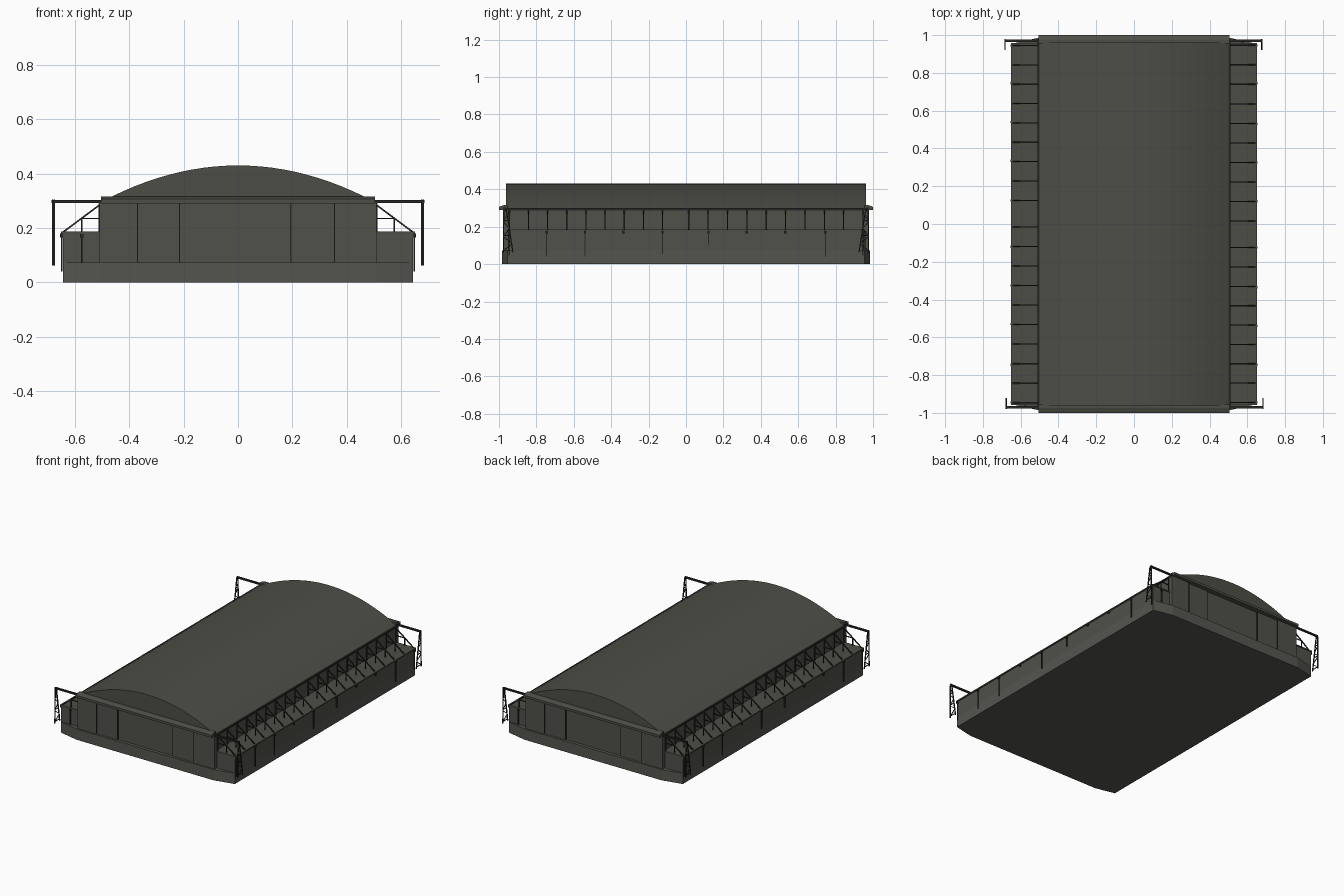
import bpy, bmesh, math
from mathutils import Vector

if "Cube" in bpy.data.objects:
    bpy.data.objects.remove(bpy.data.objects["Cube"])


def mat(name, c):
    m = bpy.data.materials.new(name)
    m.diffuse_color = (*c, 1)
    m.use_nodes = True
    m.node_tree.nodes["Principled BSDF"].inputs["Base Color"].default_value = m.diffuse_color
    return m


WALL = mat("olive grey wall", (0.082, 0.082, 0.068))
ROOF = mat("olive grey roof", (0.076, 0.076, 0.063))
BASE = mat("concrete grey base", (0.09, 0.09, 0.078))
DARK = mat("dark steel", (0.02, 0.021, 0.019))


def finish(name, bm, m):
    bmesh.ops.recalc_face_normals(bm, faces=bm.faces)
    me = bpy.data.meshes.new(name)
    bm.to_mesh(me)
    bm.free()
    me.materials.append(m)
    o = bpy.data.objects.new(name, me)
    bpy.context.collection.objects.link(o)
    return o


def add_prism(bm, pts, offset):
    vs = [bm.verts.new(p) for p in pts]
    f = bm.faces.new(vs)
    r = bmesh.ops.extrude_face_region(bm, geom=[f])
    ext = [v for v in r["geom"] if isinstance(v, bmesh.types.BMVert)]
    bmesh.ops.translate(bm, verts=ext, vec=offset)
    # keep the starting cap so the solid is closed
    if not f.is_valid:
        bm.faces.new(vs)


def add_box(bm, x0, x1, y0, y1, z0, z1):
    add_prism(bm, [(x0, y0, z0), (x1, y0, z0), (x1, y1, z0), (x0, y1, z0)], (0, 0, z1 - z0))


def add_bar(bm, a, b, t=0.005):
    # square bar between two points
    a, b = Vector(a), Vector(b)
    d = b - a
    up = Vector((0, 0, 1)) if abs(d.normalized().z) < 0.95 else Vector((0, 1, 0))
    u = d.cross(up).normalized() * t / 2
    w = d.cross(u).normalized() * t / 2
    add_prism(bm, [a + u + w, a - u + w, a - u - w, a + u - w], d)


def turned(bm):
    # repeat the geometry half a turn about z
    r = bmesh.ops.duplicate(bm, geom=bm.verts[:] + bm.edges[:] + bm.faces[:])
    for v in r["geom"]:
        if isinstance(v, bmesh.types.BMVert):
            v.co.x, v.co.y = -v.co.x, -v.co.y


# foundation with tapered corners
bm = bmesh.new()
half = [(0.645, -0.955), (0.645, 0.955), (0.51, 0.985)]
outline = half + [(-0.51, 0.985), (-0.645, 0.955), (-0.645, -0.955), (-0.51, -0.985), (0.51, -0.985)]
add_prism(bm, [(x, y, 0) for x, y in outline], (0, 0, 0.072))
finish("foundation", bm, BASE)

# low side wings and their thin roofs
for name, s in (("left", -1), ("right", 1)):
    bm = bmesh.new()
    xs = sorted((s * 0.5, s * 0.645))
    add_box(bm, *xs, -0.953, 0.953, 0.07, 0.178)
    finish(name + "_wing", bm, WALL)
    bm = bmesh.new()
    xs = sorted((s * 0.5, s * 0.652))
    add_box(bm, *xs, -0.957, 0.957, 0.178, 0.186)
    finish(name + "_wing_roof", bm, ROOF)

# main hall
bm = bmesh.new()
add_box(bm, -0.505, 0.505, -0.952, 0.952, 0.07, 0.295)
finish("hall", bm, WALL)

# arched roof
bm = bmesh.new()
N = 24
arc = []
for i in range(N + 1):
    x = -0.505 + 1.01 * i / N
    arc.append((x, -0.962, 0.43 - 0.135 * (x / 0.505) ** 2))
add_prism(bm, arc, (0, 1.924, 0))
roof = finish("arched_roof", bm, ROOF)
bpy.context.view_layer.objects.active = roof
roof.select_set(True)
bpy.ops.object.shade_smooth_by_angle(angle=math.radians(30))
roof.select_set(False)

# sliding door leaves, stepped in depth, with dark seams
bm = bmesh.new()
for x0, x1, y in ((-0.51, -0.37, 0.976), (-0.37, -0.215, 0.97), (-0.215, 0.195, 0.964),
                  (0.195, 0.355, 0.97), (0.355, 0.51, 0.976)):
    add_box(bm, x0, x1, -y, -0.95, 0.072, 0.292)
turned(bm)
finish("door_leaves", bm, WALL)
bm = bmesh.new()
for x, y in ((-0.37, 0.976), (-0.215, 0.97), (0.195, 0.97), (0.355, 0.976)):
    add_box(bm, x - 0.002, x + 0.002, -y - 0.001, -0.95, 0.075, 0.29)
turned(bm)
finish("door_seams", bm, DARK)

# door head beams at both ends
bm = bmesh.new()
add_prism(bm, [(-0.505, -0.955, 0.29), (-0.505, -1, 0.29), (-0.505, -1, 0.306),
               (-0.505, -0.975, 0.315), (-0.505, -0.955, 0.315)], (1.01, 0, 0))
turned(bm)
finish("door_head_beams", bm, ROOF)

# eave rails along the hall
bm = bmesh.new()
add_box(bm, 0.5, 0.512, -0.975, 0.975, 0.286, 0.298)
turned(bm)
finish("eave_rails", bm, DARK)

# roof buttress struts along the wings
bm = bmesh.new()
ys = [-0.945 + 0.1025 * i for i in range(9)] + [0.015 + 0.1035 * i for i in range(10)]
for y in ys:
    add_bar(bm, (0.505, y, 0.288), (0.642, y, 0.186), 0.006)
    add_bar(bm, (0.505, y, 0.235), (0.575, y, 0.235))
    add_bar(bm, (0.575, y, 0.237), (0.575, y, 0.184))
    add_bar(bm, (0.511, y, 0.29), (0.511, y, 0.184))
turned(bm)
finish("buttress_struts", bm, DARK)

# drain heads and hanging pipes on the wing walls
bm = bmesh.new()
for y, z in ((-0.945, 0.045), (-0.745, 0.04), (-0.54, 0.04), (-0.335, 0.165), (-0.125, 0.055),
             (0.12, 0.105), (0.325, 0.165), (0.53, 0.165), (0.745, 0.04), (0.945, 0.045)):
    add_box(bm, 0.643, 0.655, y - 0.006, y + 0.006, 0.164, 0.18)
    add_bar(bm, (0.649, y, 0.17), (0.649, y, z), 0.006)
add_bar(bm, (-0.575, -0.957, 0.175), (-0.575, -0.957, 0.042), 0.006)
add_box(bm, -0.582, -0.568, -0.962, -0.95, 0.164, 0.178)
turned(bm)
finish("drain_pipes", bm, DARK)

# corner door rails and lattice towers
bm = bmesh.new()
for s, xt in ((1, 0.682), (-1, 0.676)):
    x = s * xt
    add_bar(bm, (s * 0.48, -0.97, 0.297), (x + s * 0.004, -0.97, 0.297), 0.011)
    foot = [Vector((x, -0.976, 0.062)), Vector((x, -0.925, 0.062))]
    top = [Vector((x, -0.974, 0.3)), Vector((x, -0.962, 0.3))]
    for f, t in zip(foot, top):
        add_bar(bm, f, t, 0.006)
    n = 6
    for i in range(n):
        k = i % 2
        a = foot[k].lerp(top[k], (i + 0.3) / n)
        b = foot[1 - k].lerp(top[1 - k], (i + 1.1) / n)
        add_bar(bm, a, b, 0.004)
        if k == 0:
            add_bar(bm, a, foot[1].lerp(top[1], (i + 0.3) / n), 0.004)
turned(bm)
finish("corner_towers", bm, DARK)
